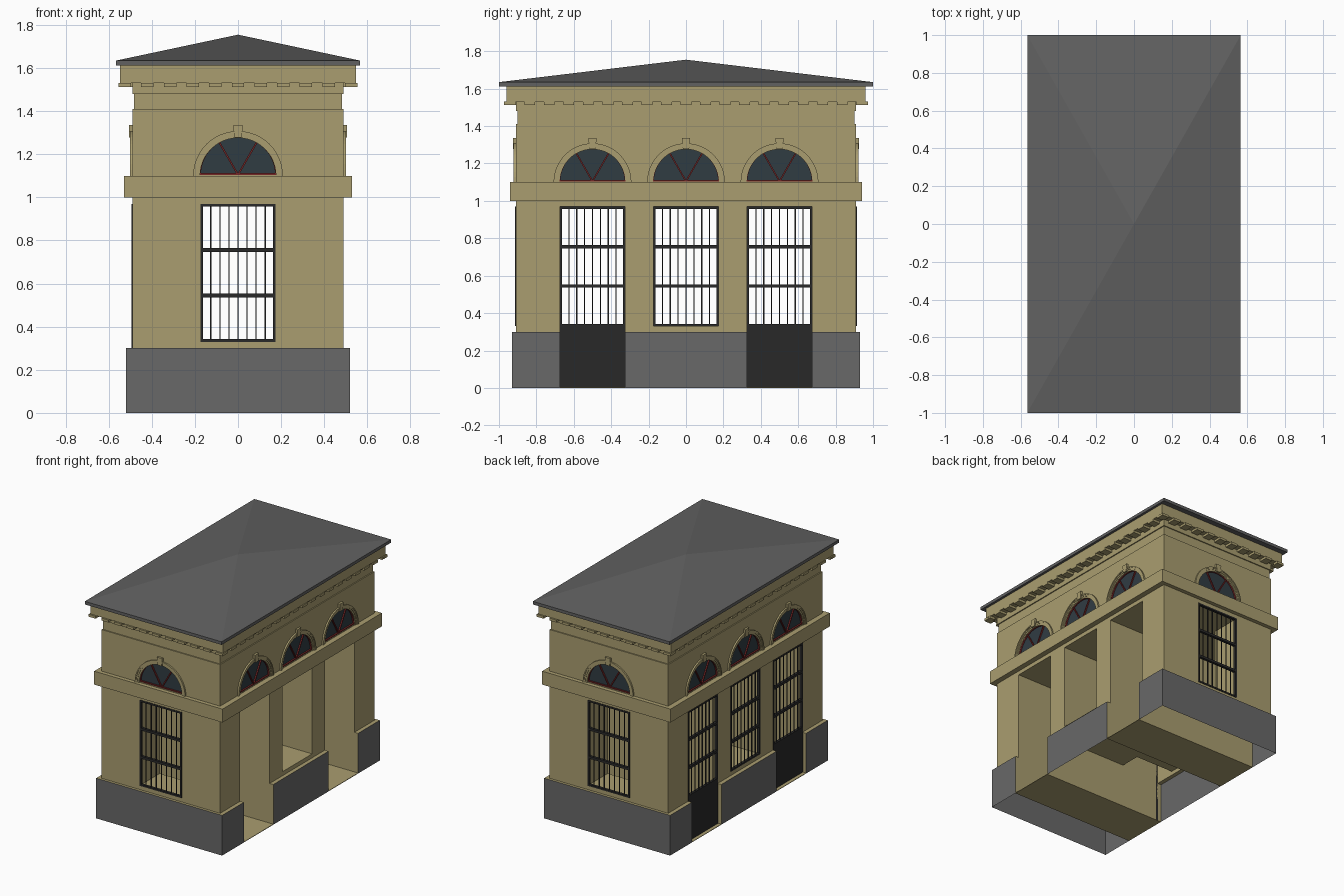
import bpy, bmesh
from math import pi, sin, cos
from mathutils import Matrix

if "Cube" in bpy.data.objects:
    bpy.data.objects.remove(bpy.data.objects["Cube"])


def mat(name, c):
    m = bpy.data.materials.new(name)
    m.diffuse_color = (*c, 1)
    m.use_nodes = True
    m.node_tree.nodes["Principled BSDF"].inputs["Base Color"].default_value = m.diffuse_color
    return m


STONE = mat("ochre_stone", (0.40, 0.34, 0.16))
GREY = mat("grey", (0.14, 0.14, 0.14))
ROOF = mat("slate", (0.12, 0.12, 0.12))
IRON = mat("iron", (0.022, 0.022, 0.022))
GLASS = mat("glass", (0.03, 0.045, 0.055))
RED = mat("red_frame", (0.18, 0.02, 0.02))


def finish(name, bm, *mats):
    bmesh.ops.recalc_face_normals(bm, faces=bm.faces)
    me = bpy.data.meshes.new(name)
    bm.to_mesh(me)
    bm.free()
    for m in mats:
        me.materials.append(m)
    ob = bpy.data.objects.new(name, me)
    bpy.context.collection.objects.link(ob)
    return ob


def add_prism(bm, pts, y0, y1, M=Matrix()):
    """Outline in x,z extruded from y0 to y1."""
    a, b = [[bm.verts.new(M @ Matrix.Translation((x, y, z)).translation) for x, z in pts] for y in (y0, y1)]
    n = len(pts)
    bm.faces.new(a)
    bm.faces.new(b[::-1])
    for i in range(n):
        j = (i + 1) % n
        bm.faces.new((a[i], b[i], b[j], a[j]))


def rect(x0, x1, z0, z1):
    return [(x0, z0), (x1, z0), (x1, z1), (x0, z1)]


def arc(r, cz=1.105, n=24):
    return [(r * cos(pi * i / n), cz + r * sin(pi * i / n)) for i in range(n + 1)]


def loft(name, rings, *mats):
    """Stack of rectangles (half x, half y, z), capped."""
    bm = bmesh.new()
    prev = None
    for hx, hy, z in rings:
        ring = [bm.verts.new((sx * hx, sy * hy, z)) for sx, sy in ((-1, -1), (1, -1), (1, 1), (-1, 1))]
        if prev:
            for i in range(4):
                j = (i + 1) % 4
                bm.faces.new((prev[i], prev[j], ring[j], ring[i]))
        else:
            bm.faces.new(ring[::-1])
        prev = ring
    bm.faces.new(prev)
    return finish(name, bm, *mats)


# wall frames: local x along wall, local -y outward
def frame(angle, along, dist):
    return Matrix.Rotation(angle, 4, 'Z') @ Matrix.Translation((along, -dist, 0))


FRONT, BACK = frame(0, 0, 0.91), frame(pi, 0, 0.91)
RIGHT = [frame(pi / 2, y, 0.49) for y in (-0.5, 0, 0.5)]
LEFT = [frame(-pi / 2, y, 0.49) for y in (-0.5, 0, 0.5)]
ARCHES = [FRONT, BACK] + RIGHT + LEFT

# walls with plinth, string course, frieze and cornice
walls = loft("walls", [
    (.52, .93, 0), (.52, .93, .3), (.49, .91, .3), (.49, .91, 1.0), (.53, .94, 1.0), (.53, .94, 1.1),
    (.49, .91, 1.1), (.49, .91, 1.41), (.482, .902, 1.41), (.482, .902, 1.48), (.49, .91, 1.48),
    (.49, .91, 1.53), (.547, .96, 1.53), (.547, .96, 1.62)], STONE, GREY)


# openings run right through; arched niches are shallow
def cut(bm_fill):
    bm = bmesh.new()
    bm_fill(bm)
    c = finish("cutter", bm, STONE)
    c.hide_render = True
    m = walls.modifiers.new("cut", 'BOOLEAN')
    m.object, m.operation, m.solver = c, 'DIFFERENCE', 'EXACT'
    return c


def side_tunnels(bm):
    for M, z0 in zip(RIGHT, (-0.1, 0.33, -0.1)):
        add_prism(bm, rect(-.174, .174, z0, .97), -.2, 1.2, M)


def niches(bm):
    for M in ARCHES:
        add_prism(bm, arc(.178), -.1, .03, M)


cutters = [cut(side_tunnels),
           cut(lambda bm: add_prism(bm, rect(-.174, .174, .33, .97), -1.2, 1.2)),
           cut(niches)]
dg = bpy.context.evaluated_depsgraph_get()
me = bpy.data.meshes.new_from_object(walls.evaluated_get(dg))
walls.modifiers.clear()
walls.data = me
for c in cutters:
    bpy.data.objects.remove(c)

# open underside, grey outer plinth faces
bm = bmesh.new()
bm.from_mesh(me)
bmesh.ops.delete(bm, geom=[f for f in bm.faces if f.normal.z < -.9 and f.calc_center_median().z < .01],
                 context='FACES')
for f in bm.faces:
    p = f.calc_center_median()
    f.material_index = int(p.z < .29 and (abs(p.x) > .515 or abs(p.y) > .925))
bm.to_mesh(me)
bm.free()

# passage floors
bm = bmesh.new()
for y in (-.5, .5):
    add_prism(bm, rect(-.52, .52, 0, .004), y - .174, y + .174)
finish("passage_floors", bm, STONE)

# roof
bm = bmesh.new()
add_prism(bm, rect(-.565, .565, 1.612, 1.635), -1, 1)
corners = [bm.verts.new((x, y, 1.635)) for x, y in ((-.565, -1), (.565, -1), (.565, 1), (-.565, 1))]
apex = bm.verts.new((0, 0, 1.755))
for i in range(4):
    bm.faces.new((corners[i], corners[(i + 1) % 4], apex))
finish("roof", bm, ROOF)

# dentils under the cornice
bm = bmesh.new()
for angle, half, dist, n in ((0, .525, .91, 11), (pi, .525, .91, 11), (pi / 2, .94, .49, 19), (-pi / 2, .94, .49, 19)):
    M = frame(angle, 0, dist)
    for i in range(n):
        x = -half + 2 * half * i / (n - 1)
        add_prism(bm, rect(x - .029, x + .029, 1.513, 1.531), -.062, -.02 if i in (0, n - 1) else .005, M)
finish("dentils", bm, STONE)

# arched windows: glass, red bars, stepped moulding, keystone
glass, bars, mould = bmesh.new(), bmesh.new(), bmesh.new()
for M in ARCHES:
    add_prism(glass, arc(.178), .015, .028, M)
    add_prism(bars, arc(.178) + arc(.172)[::-1], .003, .016, M)
    add_prism(bars, rect(-.175, .175, 1.105, 1.112), .003, .016, M)
    for a in (pi / 3, 2 * pi / 3):
        R = Matrix.Translation((0, 0, 1.105)) @ Matrix.Rotation(-a, 4, 'Y')
        add_prism(bars, rect(0, .175, -.004, .004), .005, .016, M @ R)
    for r0, r1, d in ((.176, .188, .005), (.188, .199, .008), (.199, .208, .012)):
        add_prism(mould, arc(r1, 1.1) + arc(r0, 1.1)[::-1], -d, .002, M)
    add_prism(mould, [(-.017, 1.278), (.017, 1.278), (.022, 1.335), (-.022, 1.335)], -.016, .002, M)
finish("arch_glass", glass, GLASS)
finish("arch_bars", bars, RED)
finish("arch_mouldings", mould, STONE)

# iron grilles on front, back and left; left doors get solid lower panels
grille = bmesh.new()
for M in [FRONT, BACK] + LEFT:
    for x in (-.168, .168):
        add_prism(grille, rect(x - .006, x + .006, .33, .97), -.004, .016, M)
    for z, h in ((.336, .006), (.964, .006), (.545, .009), (.755, .009)):
        add_prism(grille, rect(-.174, .174, z - h, z + h), -.004, .016, M)
    for i in range(1, 8):
        x = -.168 + .042 * i
        add_prism(grille, rect(x - .003, x + .003, .33, .97), .003, .009, M)
finish("iron_grilles", grille, IRON)

panel = bmesh.new()
for M in (LEFT[0], LEFT[2]):
    add_prism(panel, rect(-.174, .174, 0.002, .335), -.004, .016, M)
finish("door_panels", panel, IRON)
